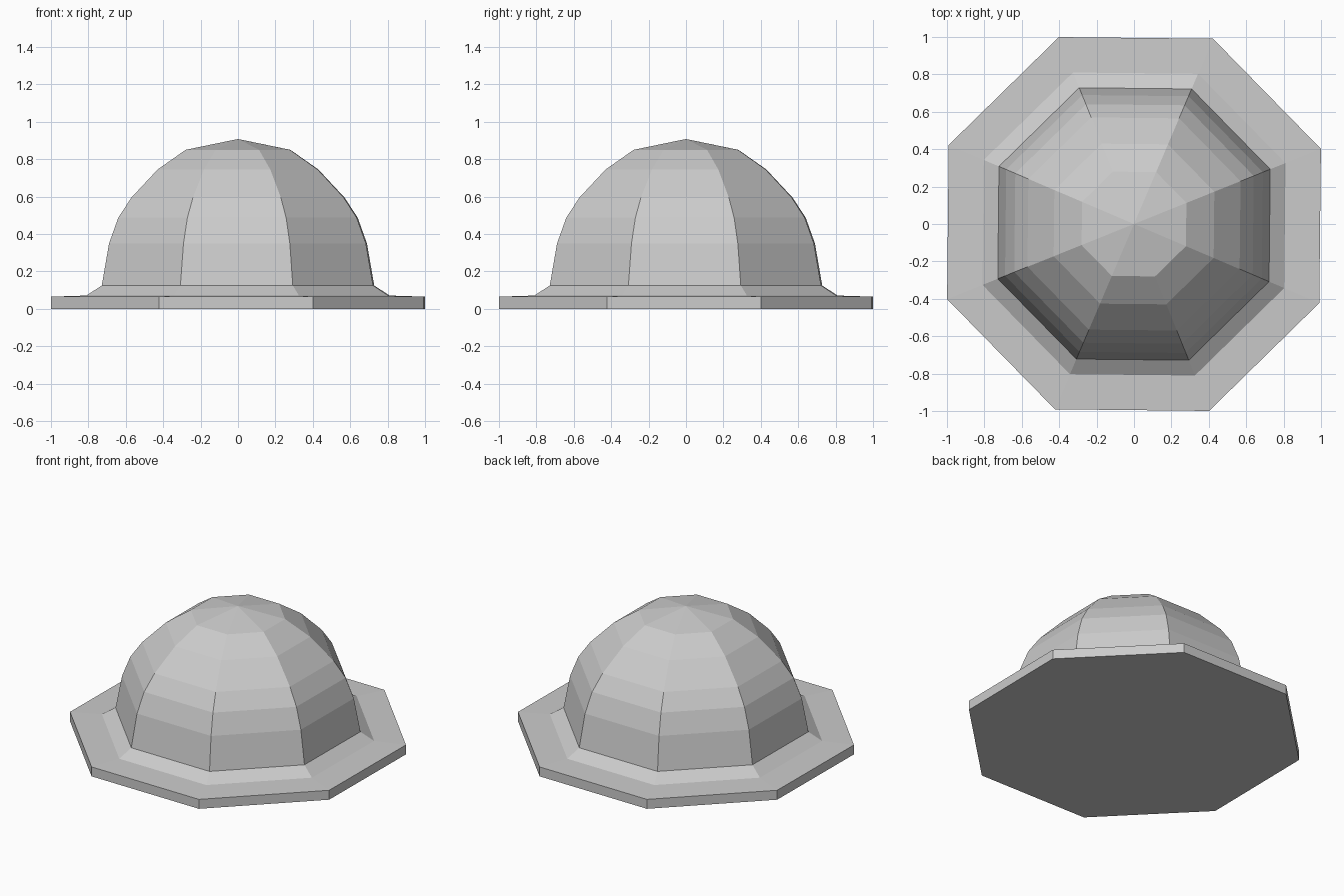
import bpy, bmesh
from math import cos, sin, radians

if "Cube" in bpy.data.objects:
    bpy.data.objects.remove(bpy.data.objects["Cube"])

SIDES = 8
TURN = radians(21.9)

# (radius at corners, height) from the base up to the flat crown tip
profile = [(1.077, 0.0), (1.077, 0.065), (0.873, 0.071), (0.785, 0.125),
           (0.743, 0.35), (0.69, 0.487), (0.614, 0.595),
           (0.463, 0.745), (0.302, 0.85)]
TIP = 0.908

bm = bmesh.new()


def ring(r, z):
    return [bm.verts.new((r * cos(TURN + radians(360 / SIDES * i)),
                          r * sin(TURN + radians(360 / SIDES * i)), z))
            for i in range(SIDES)]


# Brim and dome walls
rings = [ring(r, z) for r, z in profile]
for a, b in zip(rings, rings[1:]):
    for i in range(SIDES):
        j = (i + 1) % SIDES
        bm.faces.new((a[i], a[j], b[j], b[i]))

# Closed underside and pointed top
bm.faces.new(rings[0][::-1])
tip = bm.verts.new((0, 0, TIP))
for i in range(SIDES):
    bm.faces.new((rings[-1][i], rings[-1][(i + 1) % SIDES], tip))

bmesh.ops.recalc_face_normals(bm, faces=bm.faces)
mesh = bpy.data.meshes.new("brimmed_dome")
bm.to_mesh(mesh)
bm.free()
bpy.context.collection.objects.link(bpy.data.objects.new("brimmed_dome", mesh))
